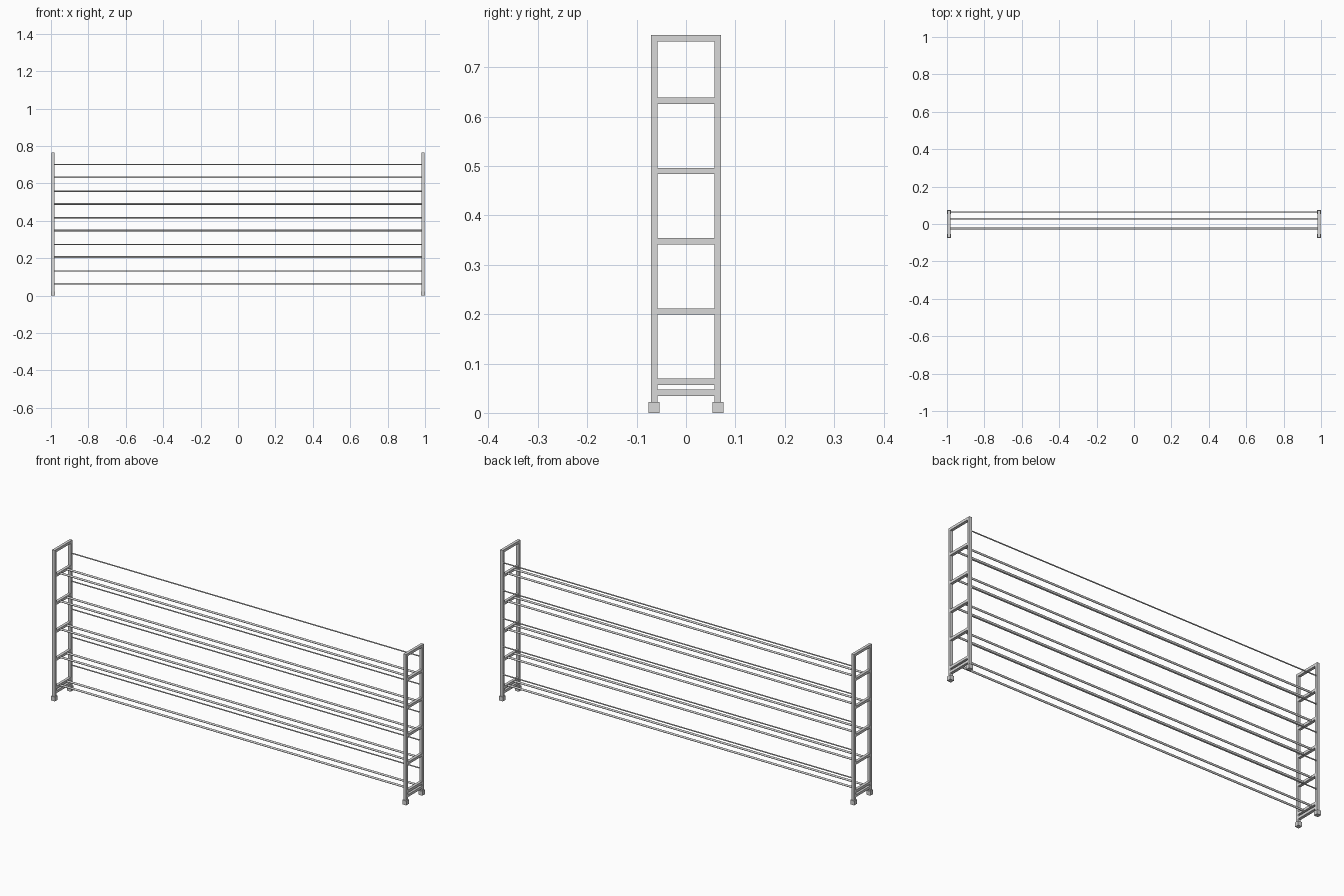
import bpy
import math

cube = bpy.data.objects.get("Cube")
if cube:
    bpy.data.objects.remove(cube, do_unlink=True)

metal = bpy.data.materials.new("light grey metal")
metal.use_nodes = True
GREY = (0.69, 0.69, 0.69, 1)
metal.diffuse_color = GREY
metal.node_tree.nodes["Principled BSDF"].inputs["Base Color"].default_value = GREY

FRAME_X = 0.989     # centre line of each end frame
POST_Y = 0.0645     # centre line of front and back posts
TUBE = 0.013        # tube width seen from the side
TUBE_X = 0.0145     # tube width seen from the front
FOOT = 0.022
TOP = 0.765


def box(name, center, size):
    bpy.ops.mesh.primitive_cube_add(size=1, location=center)
    ob = bpy.context.object
    ob.name = name
    ob.scale = size
    bpy.ops.object.transform_apply(location=False, rotation=False, scale=True)
    ob.data.materials.append(metal)


def rod(name, y, z, radius):
    length = 2 * FRAME_X - TUBE_X
    bpy.ops.mesh.primitive_cylinder_add(vertices=16, radius=radius, depth=length,
                                        location=(0, y, z),
                                        rotation=(0, math.pi / 2, 0))
    ob = bpy.context.object
    ob.name = name
    ob.data.materials.append(metal)
    bpy.ops.object.shade_smooth_by_angle()


shelf_heights = [0.063 + 0.1423 * i for i in range(5)]

# End frames: posts, feet and crossbars
for side, x in (("left", FRAME_X), ("right", -FRAME_X)):
    for place, y in (("front", -POST_Y), ("back", POST_Y)):
        box(f"{side}_{place}_post", (x, y, (TOP + FOOT) / 2), (TUBE_X, TUBE, TOP - FOOT))
        box(f"{side}_{place}_foot", (x, y, FOOT / 2), (FOOT, FOOT, FOOT))
    span = 2 * POST_Y - TUBE
    for z in [0.0405, TOP - TUBE / 2] + shelf_heights:
        box(f"{side}_crossbar", (x, 0, z), (TUBE_X, span, TUBE))

# Shelves: two support rods and a thin back stop rod above them
for z in shelf_heights:
    rod("front_shelf_rod", -0.025, z, 0.005)
    rod("rear_shelf_rod", 0.028, z, 0.005)
    rod("back_stop_rod", POST_Y, z + 0.068, 0.003)
